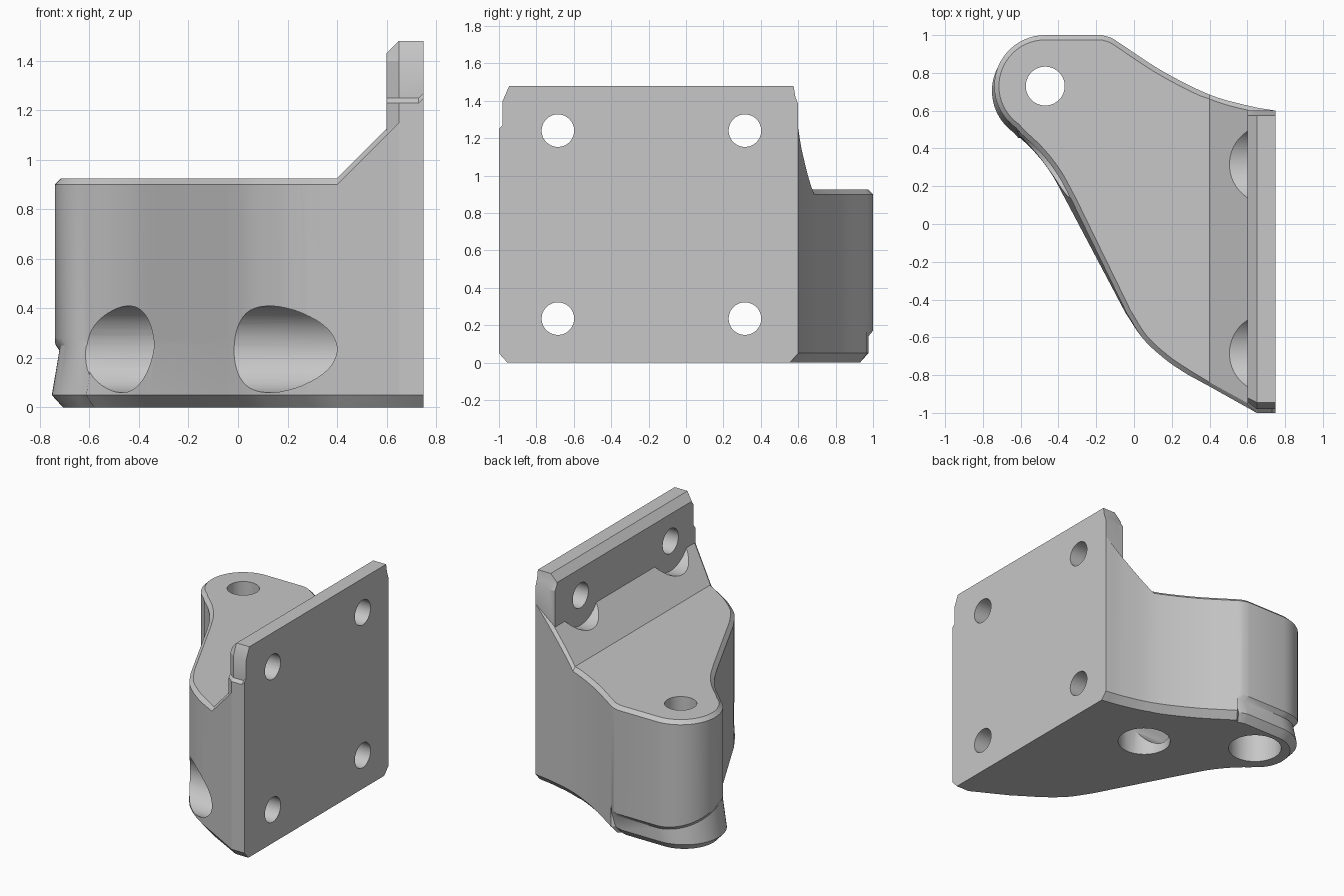
import bpy, bmesh, math
from mathutils import Vector

cube = bpy.data.objects.get("Cube")
if cube:
    bpy.data.objects.remove(cube)

grey = bpy.data.materials.new("light_grey")
grey.use_nodes = True
COLOUR = (0.57, 0.57, 0.57, 1)
grey.diffuse_color = COLOUR
grey.node_tree.nodes["Principled BSDF"].inputs["Base Color"].default_value = COLOUR


def finish(name, bm):
    bmesh.ops.recalc_face_normals(bm, faces=bm.faces)
    mesh = bpy.data.meshes.new(name)
    bm.to_mesh(mesh)
    bm.free()
    mesh.materials.append(grey)
    obj = bpy.data.objects.new(name, mesh)
    bpy.context.collection.objects.link(obj)
    return obj


def bridge(bm, rings):
    """Skin matching closed rings of points; returns the vertex rings."""
    loops = [[bm.verts.new(p) for p in ring] for ring in rings]
    for a, b in zip(loops, loops[1:]):
        for i in range(len(a)):
            j = (i + 1) % len(a)
            bm.faces.new((a[i], a[j], b[j], b[i]))
    return loops


def spline(points, steps=6):
    """Smooth curve through the points, without the last one."""
    p = [Vector(q) for q in points]
    p = [2 * p[0] - p[1]] + p + [2 * p[-1] - p[-2]]
    out = []
    for a, b, c, d in zip(p, p[1:], p[2:], p[3:]):
        for k in range(steps):
            t = k / steps
            out.append(0.5 * (2 * b + (c - a) * t + (2 * a - 5 * b + 4 * c - d) * t * t
                              + (3 * b - a - 3 * c + d) * t ** 3))
    return out


def inset(ring, amount):
    """Move a counter-clockwise outline inwards, keeping x near the plate."""
    out = []
    for i, p in enumerate(ring):
        e1 = (p - ring[i - 1]).normalized()
        e2 = (ring[(i + 1) % len(ring)] - p).normalized()
        n1, n2 = Vector((-e1.y, e1.x)), Vector((-e2.y, e2.x))
        if p.x > 0.74:
            q = p + Vector((0, amount if p.y < 0 else -amount))
        else:
            q = p + (n1 + n2) * amount / (1 + n1.dot(n2))
            if p.x > 0.39:
                q.x = p.x
        out.append(q)
    return out


def apply_boolean(target, tool, operation):
    mod = target.modifiers.new(operation.title(), 'BOOLEAN')
    mod.operation, mod.solver, mod.object = operation, 'EXACT', tool
    bpy.context.view_layer.objects.active = target
    bpy.ops.object.modifier_apply(modifier=mod.name)
    bpy.data.objects.remove(tool)


def cylinder(axis, start, end, u, v, radius):
    """Cutter along x (u, v are y, z) or along z (u, v are x, y)."""
    rings = []
    for h in (start, end):
        arc = [(u + radius * math.cos(a), v + radius * math.sin(a))
               for a in (math.tau * (k + 0.5) / 48 for k in range(48))]
        rings.append([(h, p, q) if axis == 'x' else (p, q, h) for p, q in arc])
    bm = bmesh.new()
    loops = bridge(bm, rings)
    bm.faces.new(loops[0])
    bm.faces.new(loops[1])
    return finish("cutter", bm)


# Plan outline of the arm, counter-clockwise from the back of the plate
BOSS = Vector((-0.47, 0.73))
back = spline([(0.75, 0.6), (0.61, 0.625), (0.4, 0.685), (0.15, 0.81), (-0.08, 0.96)])
back += spline([(-0.08, 0.96), (-0.12, 0.985), (-0.17, 1.0)], 3)
back += [Vector((-0.17, 1.0))]
boss = [BOSS + 0.27 * Vector((math.cos(a), math.sin(a)))
        for a in (math.radians(90 + 145 * k / 24) for k in range(25))]
neck = spline([(-0.6, 0.48), (-0.5, 0.385), (-0.41, 0.27), (-0.33, 0.125)])
front = [Vector((-0.33, 0.125))]
front += spline([(-0.04, -0.47), (0.05, -0.61), (0.17, -0.72), (0.28, -0.795)])
front += [Vector(p) for p in ((0.28, -0.795), (0.4, -0.86), (0.65, -1), (0.75, -1))]
outline = back + boss + neck + front


def foot(p):
    return p.y > 0.47 and p.x < -0.1


def step_height(p, gap):
    if not foot(p):
        return 0.28 - gap
    return 0.17 + 0.11 * min(1, (1 - p.y) / 0.3) - gap


def flare(p, q, low):
    """Shift the lower outline: inset foot below the groove, splayed side."""
    if foot(p):
        return q + Vector((-0.012 if low else 0.02, -0.025))
    if low and p.x < 0.1 and p.y < 0.6:
        return q + Vector((-0.03 * max(0, min(1, (p.y + 0.6) / 0.7)), 0))
    return q


def ramp(p):
    return max(0, p.x - 0.4)


# Arm: chamfered extrusion with a ramp rising to the plate
low, top = inset(outline, 0.045), inset(outline, 0.025)
rings = [
    [(*flare(p, q, True), 0) for p, q in zip(outline, low)],
    [(*flare(p, p, True), 0.05) for p in outline],
    [(*flare(p, p, False), step_height(p, 0.03)) for p in outline],
    [(*p, step_height(p, 0)) for p in outline],
    [(*p, 0.9 + ramp(p)) for p in outline],
    [(*q, 0.925 + ramp(q)) for q in top],
]
bm = bmesh.new()
loops = bridge(bm, rings)
bm.faces.new(loops[0])
bends = [v for v in loops[-1] if abs(v.co.x - 0.4) < 0.001]
cap = bm.faces.new(loops[-1])
bmesh.utils.face_split(cap, bends[0], bends[-1])
bmesh.ops.triangulate(bm, faces=bm.faces)
bracket = finish("mounting_bracket", bm)

# Plate: outline in y and z, with a bevelled inner face
side = [(-1, 0.5), (-1, 1.23), (-0.98, 1.25), (-0.98, 1.4), (-0.945, 1.48),
        (0.575, 1.48), (0.585, 1.42), (0.6, 1.38), (0.6, 0.5)]
inner = [(y + (0.04 if y < -0.9 else 0), min(z, 1.43)) for y, z in side]
inner[4] = (-0.92, 1.43)
inner[6] = (0.58, 1.41)
bm = bmesh.new()
loops = bridge(bm, [[(0.75, *p) for p in side], [(0.65, *p) for p in side],
                    [(0.6, *p) for p in inner]])
bm.faces.new(loops[0])
bm.faces.new(loops[-1])
bmesh.ops.triangulate(bm, faces=bm.faces)
apply_boolean(bracket, finish("plate", bm), 'UNION')

# Screw holes through the plate, with relief pockets above the ramp
cuts = []
for y in (-0.685, 0.315):
    cuts += [cylinder('x', 0.2, 1, y, z, 0.087) for z in (0.235, 1.24)]
    cuts.append(cylinder('x', 0.2, 0.6, y, 1.24, 0.21))

# Access bores for the lower screws, the rear one open underneath
cuts.append(cylinder('x', -1, 0.4, -0.685, 0.235, 0.175))
cuts.append(cylinder('x', -1, 0.2, 0.315, 0.235, 0.175))
cuts.append(cylinder('z', -0.1, 0.235, 0.175, 0.315, 0.175))
bm = bmesh.new()
bmesh.ops.create_cube(bm, size=1)
bmesh.ops.scale(bm, vec=(1.175, 0.35, 0.335), verts=bm.verts)
bmesh.ops.translate(bm, vec=(-0.4125, 0.315, 0.0675), verts=bm.verts)
cuts.append(finish("slot", bm))

# Vertical pivot hole with a wider socket below
cuts.append(cylinder('z', -0.1, 1.2, *BOSS, 0.103))
cuts.append(cylinder('z', -0.1, 0.5, -0.455, 0.72, 0.177))
for cut in cuts:
    apply_boolean(bracket, cut, 'DIFFERENCE')

bpy.ops.object.select_all(action='DESELECT')
bracket.select_set(True)
bpy.context.view_layer.objects.active = bracket
bpy.ops.object.shade_smooth_by_angle(angle=math.radians(25))
